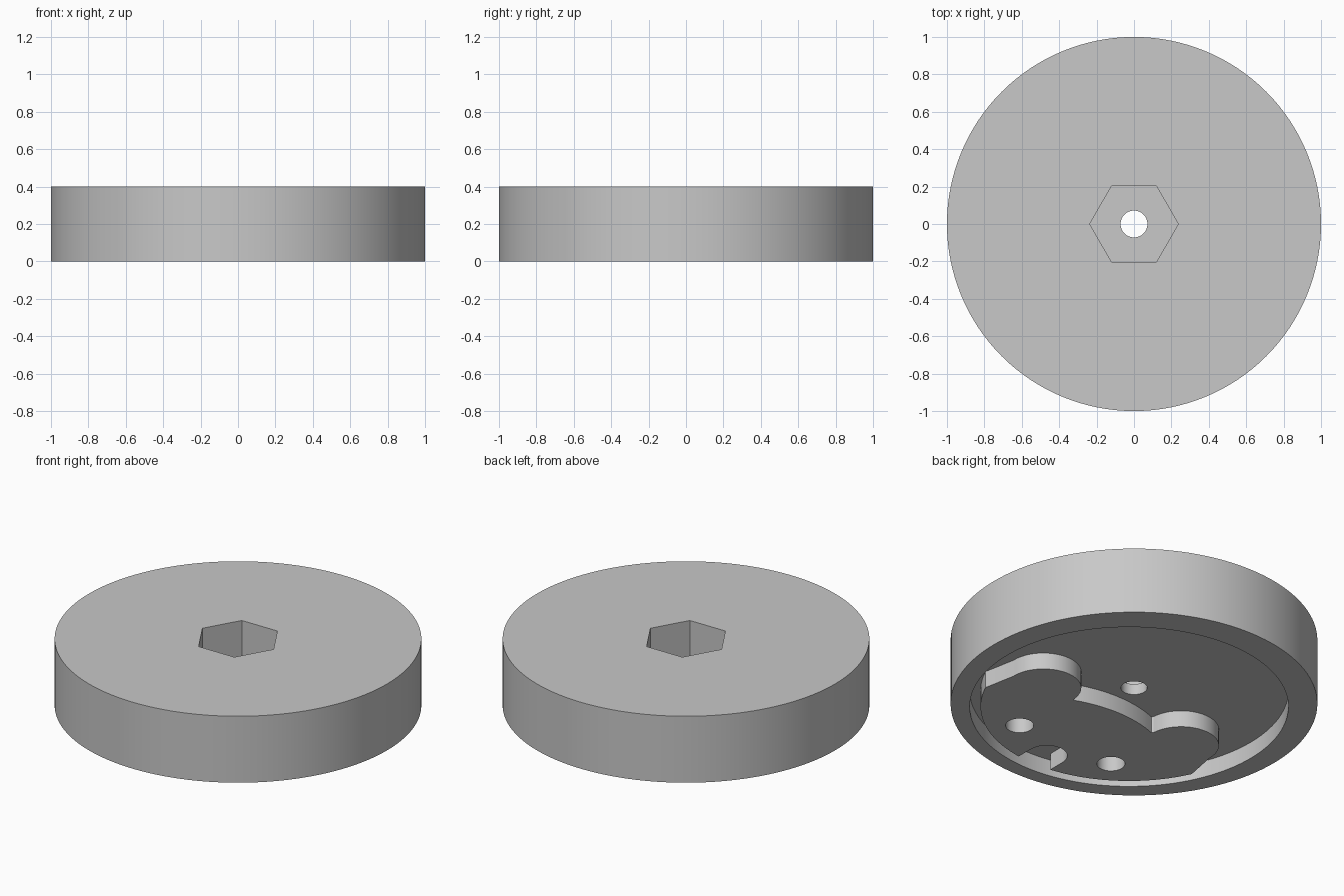
import bpy, bmesh
from math import radians, cos, sin, pi

old = bpy.data.objects.get("Cube")
if old:
    bpy.data.objects.remove(old, do_unlink=True)

HEIGHT = 0.4
RECESS_Y = -0.042      # the underside recess sits slightly off centre
FLOOR = 0.1            # recess depth
HEX_FLOOR = 0.165      # bottom of the hexagonal pocket

grey = bpy.data.materials.new("grey")
grey.use_nodes = True
grey.diffuse_color = (0.58, 0.58, 0.58, 1)
grey.node_tree.nodes["Principled BSDF"].inputs["Base Color"].default_value = grey.diffuse_color


def arc(cx, cy, r, start, end, n):
    """Points along an arc, angles in degrees."""
    angles = [radians(start + (end - start) * i / n) for i in range(n + 1)]
    return [(cx + r * cos(a), cy + r * sin(a)) for a in angles]


def circle(cx, cy, r, n):
    return [(cx + r * cos(2 * pi * i / n), cy + r * sin(2 * pi * i / n)) for i in range(n)]


def prism(name, outline, z0, z1):
    """Closed solid made by extruding an outline upward."""
    bm = bmesh.new()
    face = bm.faces.new([bm.verts.new((x, y, z0)) for x, y in outline])
    top = bmesh.ops.extrude_face_region(bm, geom=[face])["geom"]
    verts = [v for v in top if isinstance(v, bmesh.types.BMVert)]
    bmesh.ops.translate(bm, verts=verts, vec=(0, 0, z1 - z0))
    bmesh.ops.recalc_face_normals(bm, faces=bm.faces)
    mesh = bpy.data.meshes.new(name)
    bm.to_mesh(mesh)
    bm.free()
    mesh.materials.append(grey)
    obj = bpy.data.objects.new(name, mesh)
    bpy.context.collection.objects.link(obj)
    return obj


def cut(target, cutter):
    """Subtract the cutter for good, then drop it."""
    mod = target.modifiers.new("cut", "BOOLEAN")
    mod.operation = "DIFFERENCE"
    mod.solver = "EXACT"
    mod.object = cutter
    bpy.context.view_layer.update()
    result = target.evaluated_get(bpy.context.evaluated_depsgraph_get())
    mesh = bpy.data.meshes.new_from_object(result)
    target.modifiers.clear()
    target.data = mesh
    bpy.data.objects.remove(cutter, do_unlink=True)


# Disc
disc = prism("disc_body", circle(0, 0, 1, 128), 0, HEIGHT)

# Half outline of the raised pad: web, round lobe, outer edge, slot
half = arc(0, -0.9, 0.77, 90, 69, 8)
half += arc(0.49, -0.185, 0.207, 176, -2, 24)
half += arc(0, RECESS_Y, 0.81, -25, -82, 24)
half += arc(0, -0.74, 0.112, 0, 90, 10)
mirrored = [(-x, y) for x, y in reversed(half[1:-1])]
pad = prism("mounting_pad", half + mirrored, -0.3, HEIGHT)

# Round recess in the underside, leaving the pad standing
recess = prism("recess_cutter", circle(0, RECESS_Y, 0.869, 128), -0.1, FLOOR)
cut(recess, pad)
cut(disc, recess)

# Two blind holes in the pad
for side in (-1, 1):
    cut(disc, prism("pad_hole", circle(side * 0.325, -0.583, 0.077, 32), -0.1, HEX_FLOOR))

# Hexagonal pocket on top and the centre bore
cut(disc, prism("hex_pocket", circle(0, 0, 0.237, 6), HEX_FLOOR, HEIGHT + 0.1))
cut(disc, prism("centre_bore", circle(0, 0, 0.072, 32), -0.1, HEIGHT + 0.1))

bpy.ops.object.select_all(action="DESELECT")
disc.select_set(True)
bpy.context.view_layer.objects.active = disc
bpy.ops.object.shade_smooth_by_angle(angle=radians(25))
